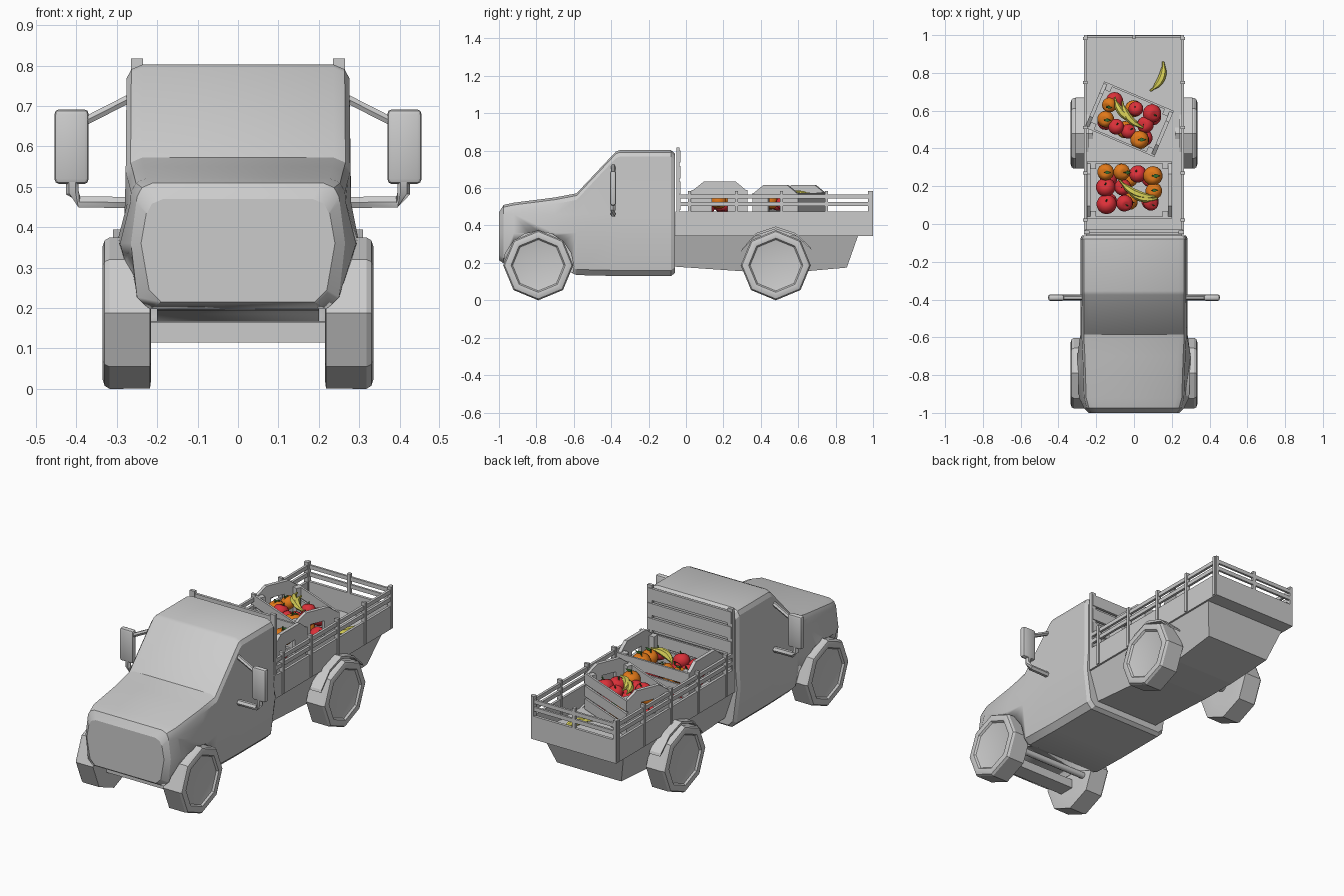
import bpy, bmesh, math, random
from mathutils import Matrix, Vector

if "Cube" in bpy.data.objects:
    bpy.data.objects.remove(bpy.data.objects["Cube"])
random.seed(4)

def finish(name, bm, mat=None, smooth=35):
    bmesh.ops.recalc_face_normals(bm, faces=bm.faces)
    me = bpy.data.meshes.new(name)
    bm.to_mesh(me); bm.free()
    ob = bpy.data.objects.new(name, me)
    bpy.context.collection.objects.link(ob)
    if mat: me.materials.append(mat)
    if smooth:
        bpy.ops.object.select_all(action='DESELECT')
        ob.select_set(True); bpy.context.view_layer.objects.active = ob
        bpy.ops.object.shade_smooth_by_angle(angle=math.radians(smooth))
    return ob

def loft(name, rings, mat=None, smooth=35):
    bm = bmesh.new()
    vs = [[bm.verts.new(p) for p in r] for r in rings]
    n = len(vs[0])
    for a, b in zip(vs, vs[1:]):
        for i in range(n):
            bm.faces.new((a[i], a[(i+1) % n], b[(i+1) % n], b[i]))
    bm.faces.new(vs[0]); bm.faces.new(vs[-1])
    return finish(name, bm, mat, smooth)

def add_box(bm, x0, x1, y0, y1, z0, z1):
    m = Matrix.Translation(((x0+x1)/2, (y0+y1)/2, (z0+z1)/2)) @ Matrix.Diagonal((x1-x0, y1-y0, z1-z0, 1))
    bmesh.ops.create_cube(bm, size=1, matrix=m)

def boxes(name, items, matrix=None):
    bm = bmesh.new()
    for b in items: add_box(bm, *b)
    if matrix: bm.transform(matrix)
    return finish(name, bm, None, 0)

def lathe_x(name, profile, y, z, s=1, n=8, phase=0):
    rings = [[(s*x, y + r*math.cos(phase + i*math.tau/n), z + r*math.sin(phase + i*math.tau/n))
              for i in range(n)] for x, r in profile]
    return loft(name, rings, smooth=30)

def tube(name, pts, r, mat=None, sides=6):
    pts = [Vector(p) for p in pts]
    radii = r if isinstance(r, list) else [r]*len(pts)
    rings = []
    for i, p in enumerate(pts):
        d = (pts[min(i+1, len(pts)-1)] - pts[max(i-1, 0)]).normalized()
        up = Vector((0, 0, 1)) if abs(d.z) < .95 else Vector((0, 1, 0))
        u = d.cross(up).normalized(); v = d.cross(u)
        rings.append([p + radii[i]*(u*math.cos(k*math.tau/sides) + v*math.sin(k*math.tau/sides))
                      for k in range(sides)])
    return loft(name, rings, mat, 50)

def material(name, c):
    m = bpy.data.materials.new(name); m.diffuse_color = (*c, 1); return m

RED, ORANGE = material('red', (.70, .03, .04)), material('orange', (.75, .19, .01))
YELLOW, GREEN = material('yellow', (.72, .66, .10)), material('green', (.04, .16, .03))

# Cab: cross-sections along y (y, bottom, top, half widths low / middle / high)
sections = [(-1.0, .215, .47, .22, .24, .225), (-.975, .197, .51, .25, .265, .25),
            (-.92, .193, .522, .255, .292, .265), (-.70, .185, .55, .26, .30, .272),
            (-.585, .135, .572, .26, .284, .278), (-.375, .13, .795, .26, .284, .276),
            (-.355, .13, .803, .26, .284, .276), (-.08, .13, .803, .26, .284, .276),
            (-.06, .145, .785, .25, .275, .265)]
rings = []
for y, zb, zt, a, b, c in sections:
    half = [(a-.03, zb), (a, zb+.03), (b, .36), (c+.002, min(.46, zt-.035)), (c, zt-.035), (c-.012, zt-.012), (c-.04, zt)]
    rings.append([(x, y, z) for x, z in half] + [(-x, y, z) for x, z in reversed(half)])
cab = loft('cab', rings, smooth=25)

# Front wheel wells
for s in (1, -1):
    well = lathe_x('wheel_well_cutter', [(.20, .19), (.42, .19)], -.79, .18, s, 16)
    well.hide_render = True; well.hide_viewport = True
    m = cab.modifiers.new('well', 'BOOLEAN'); m.object = well; m.operation = 'DIFFERENCE'; m.solver = 'EXACT'

# Wheels
tyre = [(.215, .10), (.215, .165), (.218, .187), (.318, .1875), (.330, .180), (.335, .165), (.332, .145), (.322, .137), (.320, .13)]
for s in (1, -1):
    for y in (-.79, .48):
        lathe_x('wheel', tyre, y, .1875, s)

# Axles
boxes('front_axle', [(-.22, .22, -.86, -.77, .115, .165)])
tube('front_rod', [(-.22, -.68, .15), (.22, -.68, .15)], .018, None, 8)
tube('rear_axle', [(-.23, .48, .185), (.23, .48, .185)], .03, None, 8)

# Tapered chassis under the bed
prof = [(-.06, .346, .255), (.92, .346, .255), (.86, .175, .20), (.58, .15, .19), (.38, .15, .19), (-.06, .18, .20)]
loft('underbody', [[(s*h, y, z) for y, z, h in prof] for s in (-1, 1)], smooth=0)

# Rear fenders: bent strips over the wheels
arch = [(.30, .275), (.375, .36), (.48, .395), (.585, .36), (.665, .285)]
outer = arch + [(y + (y-.48)*.03, z-.014) for y, z in reversed(arch)]
for s in (1, -1):
    loft('rear_fender', [[(s*x, y, z) for y, z in outer] for x in (.24, .31)], smooth=0)

# Bed floor, panels, rails and posts
W = .265
boxes('bed_floor', [(-W, W, -.055, .99, .345, .362)])
side = []
for s in (-1, 1):
    x0, x1 = sorted((s*W, s*(W-.014)))
    side.append((x0, x1, -.055, .998, .345, .475))
    for z in (.503, .545):
        side.append((x0, x1, -.04, .998, z, z+.022))
    p0, p1 = sorted((s*(W-.018), s*(W+.006)))
    for y in (.02, .27, .51, .75, .982):
        side.append((p0, p1, y-.008, y+.008, .35, .585))
boxes('bed_side', side)
boxes('tailgate', [(-W, W, .984, 1.0, .345, .475)] +
      [(-W, W, .986, .998, z, z+.022) for z in (.503, .545)] +
      [(x-.009, x+.009, .98, 1.0, .35, .585) for x in (-.256, 0, .256)])

# Headboard behind the cab
boxes('headboard', [(x-.015, x+.015, -.052, -.034, .37, .818) for x in (-.25, .25)] +
      [(-W+.005, W-.005, -.045, -.03, z, z+.066) for z in (.40, .484, .568, .652, .736)])

# Mirrors with upper and lower brackets
for s in (1, -1):
    bm = bmesh.new()
    add_box(bm, .362, .462, -.407, -.373, .507, .692)
    bmesh.ops.bevel(bm, geom=bm.edges[:], offset=.013, segments=2, affect='EDGES', profile=.5)
    for v in bm.verts:
        if abs(v.co.z - .6) > .075: v.co.x = .412 + (v.co.x-.412)*.85
    bm.transform(Matrix.Diagonal((s, 1, 1, 1)))
    finish('mirror', bm)
    tube('mirror_upper_arm', [(s*.27, -.39, .718), (s*.38, -.39, .662)], .012)
    tube('mirror_lower_arm', [(s*.41, -.39, .53), (s*.41, -.39, .485), (s*.393, -.39, .463), (s*.27, -.39, .461)], .016)

# Crates
def crate(L, W, h, x, y, angle):
    M = Matrix.Translation((x, y, .362)) @ Matrix.Rotation(math.radians(angle), 4, 'Z')
    l, w, b = L/2, W/2, []
    b.append((-l, l, -w+.01, w-.01, .004, .016))
    for s in (-1, 1):
        y0, y1 = sorted((s*w, s*(w-.011)))
        b += [(-l, l, y0, y1, z, z+h*.235) for z in (.01, h*.32, h*.60)]
        x0, x1 = sorted((s*l, s*(l-.02)))
        b.append((x0, x1, -w+.011, w-.011, 0, h*.40))
        for t in (-1, 1):
            y0, y1 = sorted((t*(w-.011), t*.042))
            b.append((x0, x1, y0, y1, h*.40, h*.72))
            i0, i1 = sorted((s*(l-.02), s*(l-.05)))
            c0, c1 = sorted((t*(w-.011), t*(w-.04)))
            b.append((i0, i1, c0, c1, 0, h*.84))
        top = [(-w+.011, h*.72), (w-.011, h*.72), (w-.011, h*.84), (w-.065, h), (-w+.065, h), (-w+.011, h*.84)]
        loft('crate_handle', [[M @ Vector((q, yy, z)) for yy, z in top] for q in (x0, x1)], smooth=0)
    boxes('crate', b, M)

crate(.45, .30, .273, -.025, .18, 0)
crate(.40, .265, .255, -.025, .555, -23)

# Fruit
def fruit(name, x, y, z, r, mat):
    bm = bmesh.new()
    bmesh.ops.create_uvsphere(bm, u_segments=14, v_segments=9, radius=r)
    for v in bm.verts:
        q = math.hypot(v.co.x, v.co.y)/r
        v.co.z *= .92 - .25*max(0, 1 - q/.45)
    T = Matrix.Translation((x, y, z)) @ Matrix.Rotation(random.uniform(-.5, .5), 4, 'X') @ Matrix.Rotation(random.uniform(-.5, .5), 4, 'Y')
    bm.transform(T)
    finish(name, bm, mat, 60)
    tube('stem', [T @ Vector((0, 0, r*.6)), T @ Vector((r*.12, 0, r*1.1))], r*.08, GREEN, 5)
    if mat == ORANGE:
        leaf = [(0, 0), (.35, .22), (.85, 0), (.35, -.22)]
        loft('leaf', [[T @ Vector((a*r, c*r, r*(.9 + d))) for a, c in leaf] for d in (0, .05)], GREEN, 0)

def banana(x, y, z, length, angle):
    c, s = math.cos(math.radians(angle)), math.sin(math.radians(angle))
    pts = []
    for i in range(9):
        t = i/4 - 1
        u, v = t*length/2, .028*(t*t - .4)
        pts.append((x + u*c - v*s, y + u*s + v*c, z))
    tube('banana', pts, [.005, .007, .016, .019, .020, .019, .016, .009, .005], YELLOW, 6)

reds = [(-.15, .195, .052), (-.145, .105, .054), (-.05, .11, .045), (-.06, .195, .045), (.02, .265, .047), (.09, .11, .04),
        (.01, .61, .04), (.095, .585, .05), (-.095, .515, .043), (.06, .525, .045), (-.03, .49, .04)]
oranges = [(-.15, .275, .045), (-.065, .275, .045), (.10, .255, .052), (.105, .175, .045),
           (-.13, .63, .04), (-.15, .555, .045), (.03, .445, .05)]
for x, y, r in reds:
    fruit('apple', x, y, .515 + random.uniform(-.01, .015), r, RED)
for x, y, r in oranges:
    fruit('orange', x, y, .525 + random.uniform(-.01, .015), r, ORANGE)
for cx, cy, a in ((-.025, .18, 0), (-.025, .555, -23)):
    for i in range(3):
        for j in (-1, 1):
            p = Matrix.Rotation(math.radians(a), 2) @ Vector(((i-1)*.11, j*.06))
            fruit('lower_fruit', cx + p.x, cy + p.y, .425, .046, RED if (i+j) % 2 else ORANGE)
for b in ((.01, .175, .565, .21, -25), (.035, .15, .56, .18, -20), (-.055, .595, .57, .18, -48),
          (-.02, .57, .57, .18, -52), (.135, .775, .383, .17, 66)):
    banana(*b)

for m in bpy.data.materials:
    if m.users and not m.is_grease_pencil:
        m.use_nodes = True
        m.node_tree.nodes["Principled BSDF"].inputs["Base Color"].default_value = m.diffuse_color
